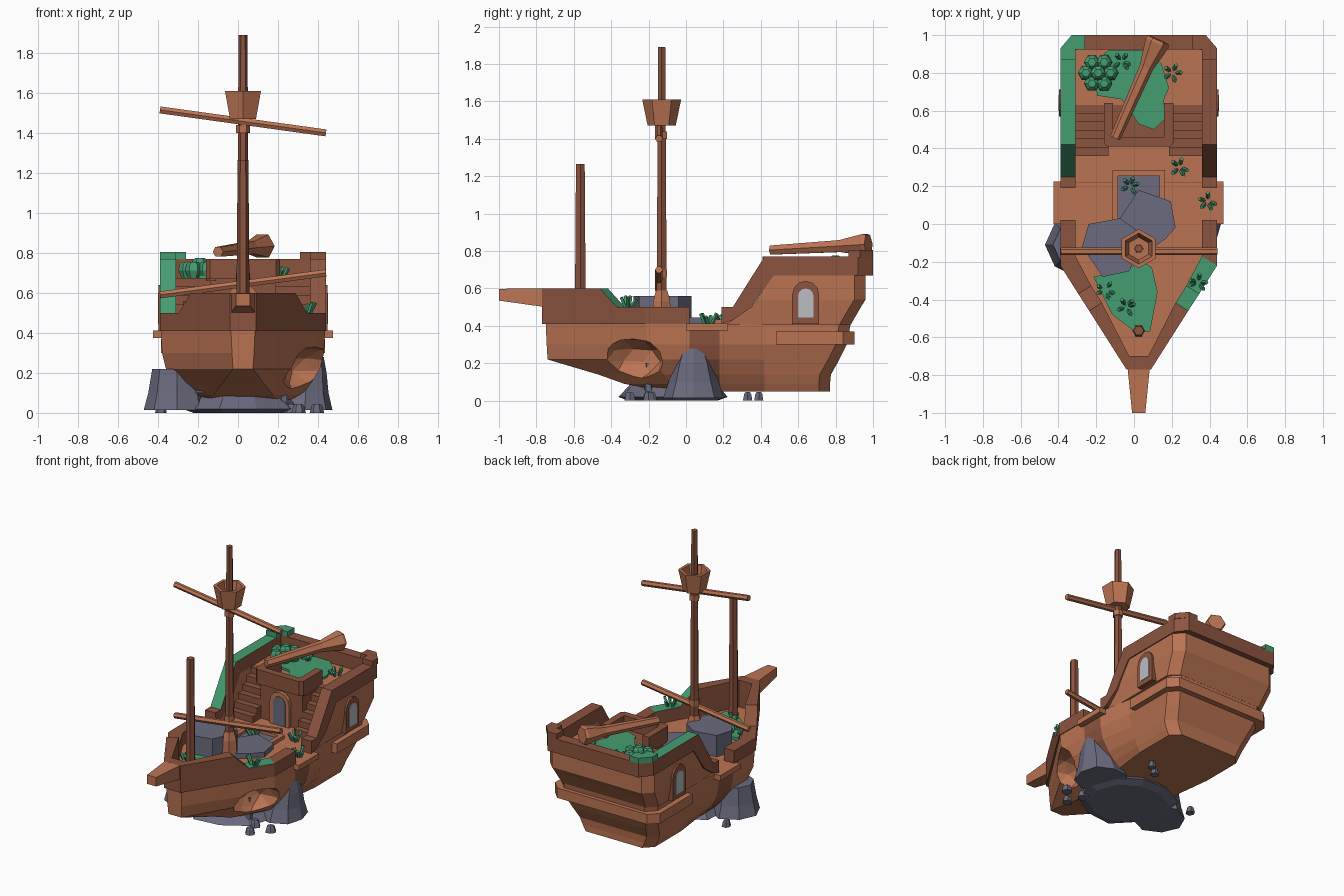
import bpy, bmesh, math, random
from mathutils import Vector, Matrix

if "Cube" in bpy.data.objects:
    bpy.data.objects.remove(bpy.data.objects["Cube"])
random.seed(4)
CX = 0.025  # ship centre line


def mat(name, c):
    m = bpy.data.materials.new(name)
    m.diffuse_color = (*c, 1)
    m.use_nodes = True
    m.node_tree.nodes["Principled BSDF"].inputs["Base Color"].default_value = m.diffuse_color
    return m


LIGHT = mat("light wood", (.50, .175, .088))
DARK = mat("dark wood", (.26, .088, .05))
GREEN = mat("moss green", (.06, .335, .165))
GREY = mat("rock grey", (.145, .145, .21))
GLASS = mat("pale glass", (.50, .51, .56))


def finish(name, bm, *mats):
    bmesh.ops.recalc_face_normals(bm, faces=bm.faces)
    me = bpy.data.meshes.new(name)
    bm.to_mesh(me)
    bm.free()
    for m in mats:
        me.materials.append(m)
    ob = bpy.data.objects.new(name, me)
    ob.location.x = CX
    bpy.context.collection.objects.link(ob)
    return ob


def loft(name, rings, *mats):
    bm = bmesh.new()
    vs = [[bm.verts.new(p) for p in r] for r in rings]
    n = len(rings[0])
    for a, b in zip(vs, vs[1:]):
        for i in range(n):
            j = (i + 1) % n
            bm.faces.new((a[i], a[j], b[j], b[i]))
    bm.faces.new(vs[0])
    bm.faces.new(vs[-1][::-1])
    return finish(name, bm, *mats)


def slab(name, pts, z0, z1, m):
    return loft(name, [[(x, y, z) for x, y in pts] for z in (z0, z1)], m)


def box(name, x0, x1, y0, y1, z0, z1, m):
    return slab(name, [(x0, y0), (x1, y0), (x1, y1), (x0, y1)], z0, z1, m)


def rod(name, a, b, radii, m, n=6, turn=0):
    """Round bar from a to b; radii = [(fraction, radius), ...]"""
    a, b = Vector(a), Vector(b)
    q = (b - a).to_track_quat('Z', 'Y')
    rings = [[a + (b - a) * t + q @ Vector((r * math.cos(turn + math.tau * i / n),
              r * math.sin(turn + math.tau * i / n), 0)) for i in range(n)] for t, r in radii]
    return loft(name, rings, m)


def cut(ob, cutter):
    cutter.hide_render = True
    md = ob.modifiers.new("cut", 'BOOLEAN')
    md.object, md.operation, md.solver = cutter, 'DIFFERENCE', 'EXACT'
    bpy.context.view_layer.objects.active = ob
    bpy.ops.object.modifier_apply(modifier="cut")
    bpy.data.objects.remove(cutter)


def mirrored(half):
    return half + [(-x, y) for x, y in half[::-1]]


# lower hull: stacked outlines (z, width, aft width, stern y, shoulder y, bow y, bow width)
levels = [(.05, .25, .28, .77, .0, -.12, .19), (.09, .29, .30, .77, -.08, -.33, .15),
          (.14, .335, .32, .775, -.12, -.47, .11), (.22, .385, .345, .82, -.17, -.74, .05),
          (.30, .405, .37, .86, -.21, -.745, .055), (.41, .41, .375, .88, -.215, -.75, .06)]
hull = loft("hull", [[(x, y, z) for x, y in mirrored(
    [(bw, yb), (w, ys), (w, .02), (w, .18), (wa, .42), (wa, st - .06), (wa - .06, st)])]
    for z, w, wa, st, ys, yb, bw in levels], LIGHT, DARK)
for p in hull.data.polygons:  # dark plank band amidships
    if .05 < p.center.y < .15 and abs(p.center.x) > .2:
        p.material_index = 1
bm = bmesh.new()
bmesh.ops.create_icosphere(bm, subdivisions=2, radius=1)
for v in bm.verts:
    v.co = Vector((.36, -.28, .21)) + Vector((v.co.x * .2, v.co.y * .18, v.co.z * .13)) * random.uniform(.85, 1.1)
cut(hull, finish("hole_cutter", bm, LIGHT))

# raised stern hull with stair well cut out
ups = [(.405, .21, .385, .88), (.5, .35, .402, .935), (.54, .38, .408, .96), (.675, .47, .408, .96)]
stern = loft("stern_hull", [[(x, y, z) for x, y in mirrored([(w, y0), (w, st - .06), (w - .06, st)])]
                            for z, y0, w, st in ups], LIGHT)
cut(stern, box("well_cutter", -.335, .335, 0, .63, .411, .9, LIGHT))

# belt around the stern
o = [(.41, .48), (.41, .84), (.35, .90)]
i = [(.35, .48), (.35, .82), (.33, .84)]
loft("stern_belt", [[(*a, .30), (*a, .37), (*b, .37), (*b, .30)] for a, b in
     list(zip(o, i)) + [((-a[0], a[1]), (-b[0], b[1])) for a, b in list(zip(o, i))[::-1]]], LIGHT)


# rails: stations (outer xy, inner xy, bottom z, top z), mirrored to the other side
def rail(name, st):
    st = st + [((-o[0], o[1]), (-i[0], i[1]), b, t) for o, i, b, t in st[::-1]]
    return loft(name, [[(*o, b), (*o, t), (*i, t), (*i, b)] for o, i, b, t in st], DARK, GREEN)


W, V = .415, .335
fore = rail("bow_rail", [((W, .02), (V, .02), .41, .5), ((W, -.22), (V, -.17), .41, .5),
                         ((.32, -.37), (.252, -.327), .41, .5), ((.262, -.46), (.195, -.417), .41, .6),
                         ((.065, -.77), (.05, -.70), .41, .6)])
aft = rail("stern_rail", [((W, y), (V, y), b, t) for y, b, t in
                          [(.19, .41, .5), (.25, .43, .5), (.35, .5, .66), (.42, .6, .77),
                           (.47, .67, .77), (.92, .67, .77)]] + [((.355, 1), (.32, .925), .67, .77)])
for p in fore.data.polygons:  # mossy rail tops
    if p.normal.z > .3 and p.center.x > 0 and -.45 < p.center.y < -.22:
        p.material_index = 1
for p in aft.data.polygons:
    if p.normal.z > .3 and p.center.x < -.3 and p.center.y > .26:
        p.material_index = 1
for s in (-1, 1):
    slab("corner_block", [(s * x, y) for x, y in [(.415, .87), (.415, .93), (.355, 1), (.285, 1),
         (.285, .925), (.335, .925), (.335, .87)]], .765, .805, GREEN if s < 0 else DARK)
    # gangway, stairs, cabin side rail
    box("gangway", s * .36, s * .45, 0, .225, .375, .412, LIGHT)
    for k in range(6):
        box("stair", s * .16, s * .335, .36 + k * .045, .64, .405, .411 + (k + 1) * .044, DARK)
    box("cabin_side_rail", s * .135, s * .185, .44, .64, .66, .77, DARK)


def arch(name, w, z0, z1, place, d0, d1, m):
    """Arched plate; place(u, z, depth) gives the position"""
    pts = [(-w, z0), (w, z0)] + [(w * math.cos(a), z1 - w + w * math.sin(a))
                                for a in [math.pi * k / 6 for k in range(7)]]
    loft(name, [[place(u, z, d) for u, z in pts] for d in (d0, d1)], m)


for s in (-1, 1):  # side windows
    def side(u, z, d):
        return (s * d, .64 + u, z)
    arch("window_frame", .072, .41, .64, side, .36, .422, DARK)
    arch("window_glass", .042, .445, .60, side, .40, .426, GLASS)

# cabin front with door
box("cabin", -.165, .165, .45, .65, .405, .675, DARK)
slab("cabin_front_rail", [(-.185, .46), (-.185, .43), (-.165, .41), (.165, .41), (.185, .43), (.185, .46)], .67, .77, DARK)


def front(u, z, d):
    return (u, d, z)


arch("door_frame", .075, .41, .645, front, .425, .46, LIGHT)
arch("door_panel", .048, .415, .615, front, .421, .44, GREY)

# hatch on the main deck
for x0, x1, y0, y1 in [(-.14, -.11, 0, .285), (.11, .14, 0, .285), (-.11, .11, .255, .285), (-.11, .11, 0, .03)]:
    box("hatch_frame", x0, x1, y0, y1, .405, .435, LIGHT)
box("hatch_pit", -.11, .11, .03, .255, .405, .416, GREY)

# masts, yards, lookout cup, bowsprit
rod("main_mast", (0, -.13, .4), (0, -.13, 1.89), [(0, .032), (1, .022)], DARK)
rod("mast_foot", (0, -.13, .4), (0, -.13, .59), [(0, .06), (.7, .052), (1, .035)], LIGHT)
rod("fore_mast", (0, -.565, .4), (0, -.565, 1.265), [(0, .034), (1, .027)], DARK)
rod("upper_yard", (-.415, -.145, 1.515), (.415, -.145, 1.4), [(0, .02), (1, .02)], LIGHT)
rod("lower_yard", (-.415, -.145, .59), (.415, -.145, .7), [(0, .02), (1, .02)], LIGHT)
for z in (.68, 1.42):
    rod("mast_collar", (0, -.13, z - .02), (0, -.13, z + .02), [(0, .034), (1, .034)], LIGHT)
rod("lookout_cup", (0, -.13, 1.47), (0, -.13, 1.61),
    [(0, .075), (1, .104), (1, .082), (.25, .06)], LIGHT, 6, math.pi / 2)
box("bowsprit_root", -.05, .05, -.765, -.70, .42, .598, DARK)
loft("bowsprit", [[(-w, y, z0), (w, y, z0), (w, y, z1), (-w, y, z1)]
                  for w, y, z0, z1 in [(.06, -.75, .50, .6), (.035, -1, .535, .598)]], LIGHT)
# fallen spar on the stern
rod("fallen_spar", (-.125, .455, .805), (.105, .975, .835),
    [(0, .028), (.72, .037), (.76, .042), (.97, .066), (1, .058)], LIGHT)


# rocks
def rock(name, x, y, rings, n=8, jit=.1):
    ks = [random.uniform(1 - jit, 1 + jit) for _ in range(n)]
    loft(name, [[(x + dx + r * k * math.cos(math.tau * j / n), y + r * k * math.sin(math.tau * j / n), z)
                 for j, k in enumerate(ks)] for z, r, dx in rings], GREY)


rock("rock_base", -.02, -.06, [(0, .25, 0), (.02, .31, 0), (.09, .24, 0)], 10)
rock("rock_left", -.33, -.11, [(.015, .168, 0), (.1, .145, 0), (.22, .125, 0)], 8, .06)
rock("rock_right", .28, .04, [(.015, .17, 0), (.1, .14, .01), (.2, .11, .03), (.28, .075, .05)], 9, .06)
slab("rock_peak", [(-.30, -.12), (-.265, 0), (-.10, .03), (0, -.04), (-.02, -.18), (-.05, -.25), (-.19, -.28)],
     .1, .56, GREY)
slab("rock_ledge", [(-.10, .03), (.0, .18), (.17, .12), (.195, -.02), (.14, -.08), (-.03, -.2)], .38, .445, GREY)
rod("rock_spike", (.2, -.2, .05), (.2, -.2, .2), [(0, .025), (1, .018)], GREY, 5)
for x, y, r in [(.24, -.19, .04), (.37, -.2, .035), (-.41, .1, .03), (.08, .33, .03), (.15, .39, .028), (.28, -.3, .035)]:
    rock("stone", x, y, [(0, r, 0), (.035, r * .75, 0), (.045, r * .5, 0)], 6)

# moss patches
slab("stern_moss", [(-.16, .92), (.05, .92), (.12, .85), (.16, .72), (.13, .65), (.145, .56), (.08, .5), (0, .53),
                    (-.09, .66), (-.22, .68), (-.24, .85)], .67, .69, GREEN)
slab("bow_moss", [(-.24, -.28), (-.1, -.25), (.02, -.2), (.07, -.23), (.1, -.36), (.06, -.57), (-.02, -.57),
                  (-.14, -.48)], .405, .43, GREEN)

# bush of faceted lumps
for k in range(7):
    a, r = math.tau * k / 6, (0 if k == 6 else .065)
    x, y, z = -.215 + r * math.cos(a), .8 + r * math.sin(a), .70 + (.02 if k == 6 else 0)
    rod("bush_lump", (x, y, z - .03), (x + r * .0, y, z + .055), [(0, .025), (.5, .043), (.85, .036), (1, .022)], GREEN)

# grass tufts
for x, y, z in [(-.09, .86, .685), (.18, .80, .67), (-.045, .2, .415), (.215, .3, .41), (.365, .12, .41),
                (.315, -.31, .5), (-.175, -.35, .41), (-.065, -.44, .425)]:
    for k in range(5):
        a = math.tau * k / 5 + random.uniform(-.4, .4)
        d = Vector((math.cos(a), math.sin(a), 0))
        p = Vector((x, y, z)) + d * .02
        rod("grass_blade", p, p + d * .025 + Vector((0, 0, random.uniform(.035, .06))), [(0, .010), (1, .011)], GREEN, 4)
